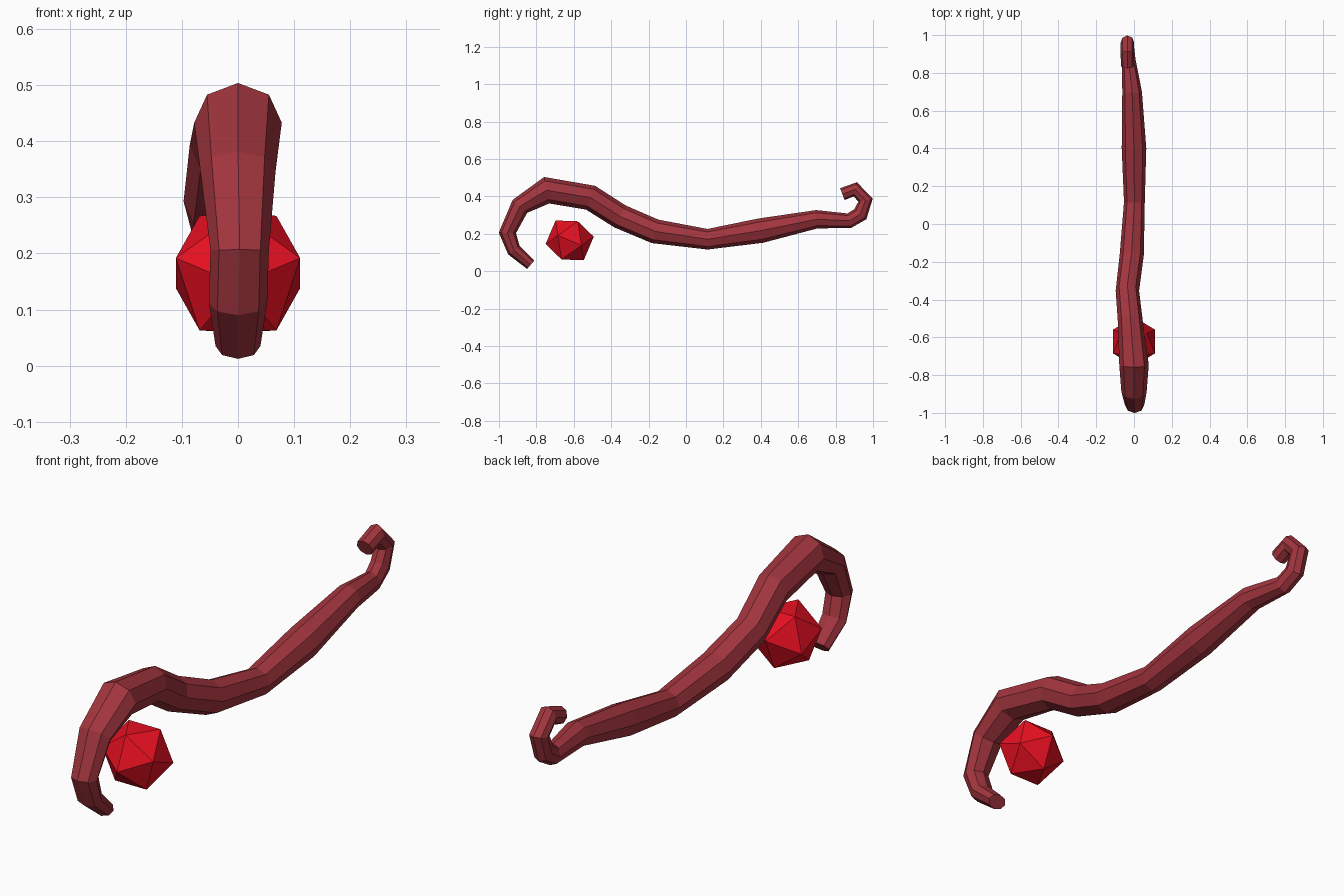
import bpy, bmesh, math
from mathutils import Vector, Matrix

if "Cube" in bpy.data.objects:
    bpy.data.objects.remove(bpy.data.objects["Cube"])


def finish(bm, name, color):
    bmesh.ops.recalc_face_normals(bm, faces=bm.faces[:])
    me = bpy.data.meshes.new(name)
    bm.to_mesh(me)
    bm.free()
    mat = bpy.data.materials.new(name + "_material")
    mat.diffuse_color = (*color, 1)
    mat.use_nodes = True
    mat.node_tree.nodes["Principled BSDF"].inputs["Base Color"].default_value = mat.diffuse_color
    me.materials.append(mat)
    ob = bpy.data.objects.new(name, me)
    bpy.context.collection.objects.link(ob)
    return ob


# Gnarled staff: ring centre x, y, z, half width in x, half thickness in the bend plane
RINGS = [
    (0.00, -0.83, 0.035, 0.040, 0.030),
    (0.00, -0.92, 0.112, 0.052, 0.038),
    (0.003, -0.955, 0.205, 0.052, 0.046),
    (0.00, -0.888, 0.347, 0.067, 0.052),
    (0.00, -0.745, 0.433, 0.078, 0.072),
    (-0.02, -0.51, 0.393, 0.066, 0.068),
    (-0.035, -0.353, 0.293, 0.062, 0.066),
    (-0.012, -0.165, 0.213, 0.064, 0.065),
    (0.002, 0.115, 0.171, 0.055, 0.055),
    (0.00, 0.40, 0.217, 0.065, 0.066),
    (-0.01, 0.70, 0.278, 0.052, 0.049),
    (-0.028, 0.873, 0.27, 0.036, 0.040),
    (-0.035, 0.932, 0.305, 0.036, 0.042),
    (-0.035, 0.960, 0.380, 0.036, 0.039),
    (-0.035, 0.905, 0.438, 0.036, 0.039),
    (-0.035, 0.836, 0.412, 0.034, 0.034),
]
SIDES = 8

bm = bmesh.new()
centres = [Vector(r[:3]) for r in RINGS]
loops = []
for i, (x, y, z, w, t) in enumerate(RINGS):
    c = centres[i]
    before = (c - centres[i - 1]).normalized() if i else Vector()
    after = (centres[i + 1] - c).normalized() if i + 1 < len(RINGS) else Vector()
    d = before + after
    n = Vector((0, -d.z, d.y)).normalized()
    loop = []
    for k in range(SIDES):
        a = math.tau * k / SIDES
        loop.append(bm.verts.new(c + Vector((w * math.sin(a), 0, 0)) + n * t * math.cos(a)))
    loops.append(loop)
for a, b in zip(loops, loops[1:]):
    for k in range(SIDES):
        j = (k + 1) % SIDES
        bm.faces.new((a[k], a[j], b[j], b[k]))
bm.faces.new(loops[0])
bm.faces.new(loops[-1])
finish(bm, "curled_staff", (0.36, 0.035, 0.048))

# Floating gem: icosahedron seen along an edge axis, tilted about x
bm = bmesh.new()
phi = (1 + 5 ** 0.5) / 2
for s in (-1, 1):
    for u in (-1, 1):
        for p in ((s, u * phi, 0), (0, s, u * phi), (u * phi, 0, s)):
            bm.verts.new(Vector(p) * 0.0685)
bmesh.ops.convex_hull(bm, input=bm.verts[:])
bm.transform(Matrix.Translation((0, -0.622, 0.165)) @ Matrix.Rotation(math.radians(67), 4, 'X'))
finish(bm, "floating_gem", (0.8, 0.005, 0.015))
